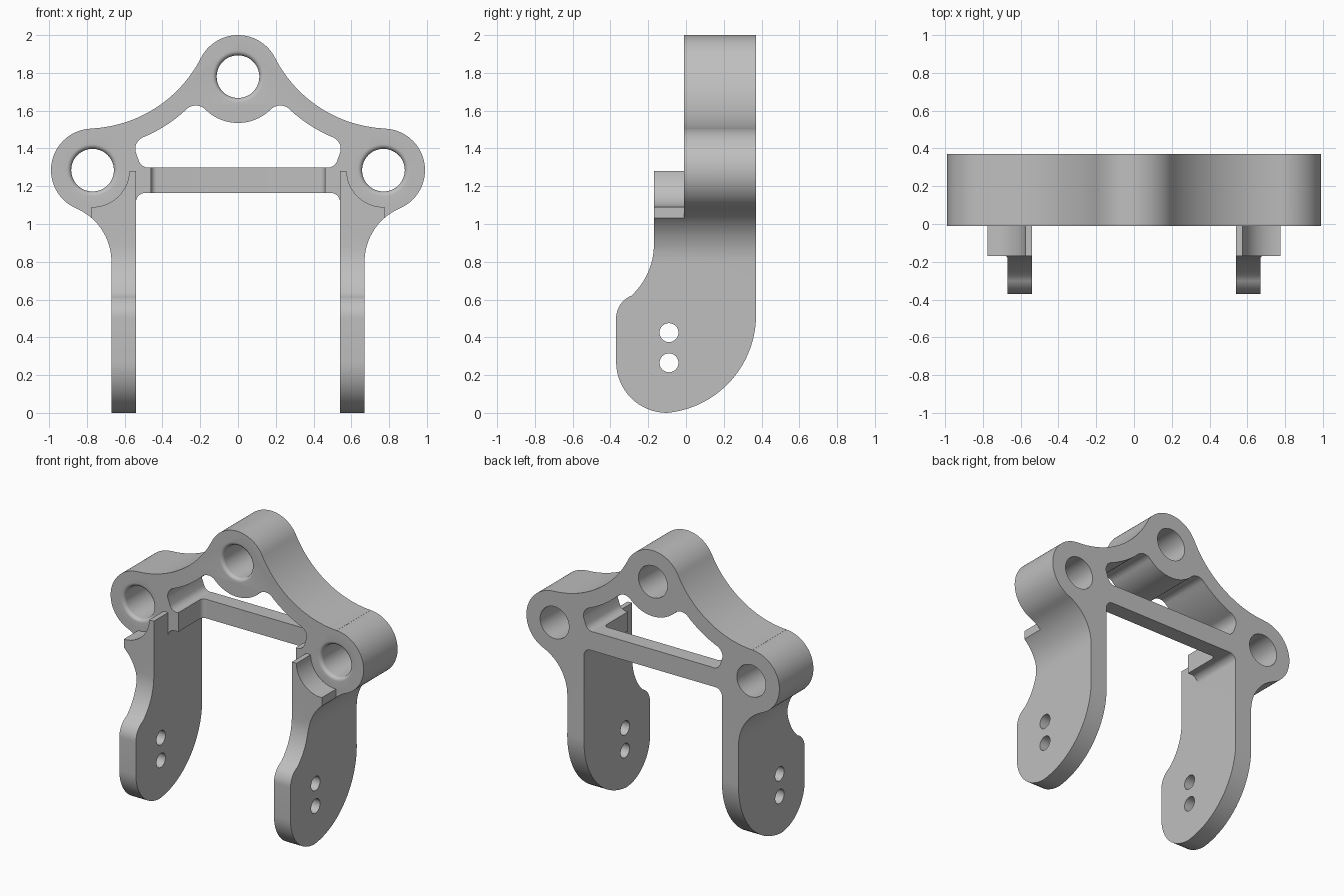
import bpy
import bmesh
from math import sin, cos, pi, radians, atan2, hypot
from mathutils import Matrix

cube = bpy.data.objects.get("Cube")
if cube:
    bpy.data.objects.remove(cube, do_unlink=True)

grey = bpy.data.materials.new("light_grey")
grey.use_nodes = True
grey.diffuse_color = (0.52, 0.52, 0.52, 1)
grey.node_tree.nodes["Principled BSDF"].inputs["Base Color"].default_value = (0.52, 0.52, 0.52, 1)


def arc(cx, cy, r, a0, a1, n=16):
    """Points on a circle from a0 to a1 degrees."""
    angles = [radians(a0 + (a1 - a0) * i / n) for i in range(n + 1)]
    return [(cx + r * cos(a), cy + r * sin(a)) for a in angles]


def arc3(p, m, q, n=12):
    """Arc from p to q passing through m."""
    (ax, ay), (bx, by), (cx, cy) = p, m, q
    d = 2 * (ax * (by - cy) + bx * (cy - ay) + cx * (ay - by))
    a2, b2, c2 = ax * ax + ay * ay, bx * bx + by * by, cx * cx + cy * cy
    ux = (a2 * (by - cy) + b2 * (cy - ay) + c2 * (ay - by)) / d
    uy = (a2 * (cx - bx) + b2 * (ax - cx) + c2 * (bx - ax)) / d
    start = atan2(ay - uy, ax - ux)
    sweep = (atan2(cy - uy, cx - ux) - start + pi) % (2 * pi) - pi
    r = hypot(ax - ux, ay - uy)
    return [(ux + r * cos(start + sweep * i / n), uy + r * sin(start + sweep * i / n))
            for i in range(n + 1)]


def mirrored(half):
    return half + [(-x, z) for x, z in reversed(half)]


def tidy(points):
    """Drop repeated neighbours."""
    return [p for i, p in enumerate(points)
            if hypot(p[0] - points[i - 1][0], p[1] - points[i - 1][1]) > 1e-4]


def finish(name, bm):
    bmesh.ops.recalc_face_normals(bm, faces=bm.faces)
    mesh = bpy.data.meshes.new(name)
    bm.to_mesh(mesh)
    bm.free()
    mesh.materials.append(grey)
    ob = bpy.data.objects.new(name, mesh)
    bpy.context.collection.objects.link(ob)
    return ob


PLACE = {"x": lambda u, w, t: (t, u, w),
         "y": lambda u, w, t: (u, t, w),
         "z": lambda u, w, t: (u, w, t)}


def stack(name, rings, axis):
    """Solid through matching outlines, each given as (points, position)."""
    bm = bmesh.new()
    loops = [[bm.verts.new(PLACE[axis](u, w, t)) for u, w in pts] for pts, t in rings]
    bm.faces.new(loops[0])
    bm.faces.new(loops[-1])
    for a, b in zip(loops, loops[1:]):
        for i in range(len(a)):
            bm.faces.new((a[i - 1], a[i], b[i], b[i - 1]))
    return finish(name, bm)


def prism(name, points, axis, lo, hi):
    points = tidy(points)
    return stack(name, [(points, lo), (points, hi)], axis)


def rect(u0, u1, w0, w1):
    return [(u0, w0), (u1, w0), (u1, w1), (u0, w1)]


def circle(u, w, r, n=48):
    return arc(u, w, r, 0, 360, n)[:-1]


def combine(target, tool, operation="DIFFERENCE"):
    mod = target.modifiers.new(tool.name, "BOOLEAN")
    mod.object, mod.operation, mod.solver = tool, operation, "EXACT"
    bpy.context.view_layer.objects.active = target
    bpy.ops.object.modifier_apply(modifier=mod.name)
    bpy.data.objects.remove(tool, do_unlink=True)


HUB_X, HUB_Z, TOP_Z, HUB_R = 0.77, 1.285, 1.78, 0.22
FRONT, BACK = -0.01, 0.37

# Front outline: top hub, concave shoulder, side hub, leg, crossbar underside
outline = (arc(0, TOP_Z, HUB_R, 90, 27)
           + arc(0.808, 2.192, 0.687, 207, 267.6, 28)
           + arc(HUB_X, HUB_Z, HUB_R, 87.6, -66.8, 36)
           + arc(0.9775, 0.80, 0.3075, 113.2, 180, 18)
           + [(0.67, -0.1), (0.54, -0.1)]
           + arc(0.49, 1.115, 0.05, 0, 90, 8))
frame = prism("bracket_frame", mirrored(outline), "y", -0.6, 0.6)

# Side outline: flat plate above, curved foot plate below
side = ([(FRONT, 2.1), (FRONT, 1.28), (-0.17, 1.28)]
        + arc3((-0.17, 0.88), (-0.205, 0.735), (-0.29, 0.62))
        + arc3((-0.29, 0.62), (-0.35, 0.57), (-0.37, 0.50))
        + arc(-0.10, 0.27, 0.27, 180, 270)
        + arc3((-0.10, 0), (0.18, 0.115), (BACK, 0.55), 20)
        + [(BACK, 2.1)])
combine(frame, prism("side_shape", side, "x", -1.2, 1.2), "INTERSECT")

# Window between the hubs and the crossbar
window = (arc(0, TOP_Z, 0.245, -90, -45)
          + arc3((0.173, 1.607), (0.22, 1.627), (0.268, 1.612))
          + arc3((0.268, 1.612), (0.37, 1.53), (0.50, 1.46))
          + arc3((0.50, 1.46), (0.535, 1.43), (0.543, 1.385))
          + arc3((0.525, 1.335), (0.505, 1.308), (0.46, 1.30)))
combine(frame, prism("window_cut", mirrored(window), "y", -0.7, 0.7))

# Clear the front of the crossbar, then recess its middle
combine(frame, prism("front_clearance", rect(-0.54, 0.54, 1.0, 1.4), "y", -0.7, FRONT))
recess = [(0.46, -0.7)] + arc(0.43, 0.23, 0.03, 0, 90, 8)
combine(frame, prism("crossbar_recess", mirrored(recess), "z", 1.1, 1.305))

# Raised pads in front of the side hubs: trim around the hub and outside
for s in (-1, 1):
    combine(frame, prism("pad_round_cut", circle(s * HUB_X, HUB_Z, 0.195), "y", -0.7, FRONT))
    combine(frame, prism("pad_end_cut", rect(*sorted((s * 0.775, s * 1.2)), 0.9, 1.5),
                         "y", -0.7, FRONT))

# Hub bores with a rounded front edge
EDGE = 0.025
for x, z in ((0, TOP_Z), (-HUB_X, HUB_Z), (HUB_X, HUB_Z)):
    rings = [(circle(x, z, 0.113 + EDGE), FRONT - 0.05)]
    for i in range(7):
        a = i * pi / 12
        rings.append((circle(x, z, 0.113 + EDGE * (1 - sin(a))), FRONT + EDGE * (1 - cos(a))))
    rings.append((circle(x, z, 0.113), 0.6))
    combine(frame, stack("hub_bore", rings, "y"))

# Paired bolt holes through both legs
for z in (0.265, 0.425):
    combine(frame, prism("bolt_hole", circle(-0.09, z, 0.05, 32), "x", -1.2, 1.2))

# Smooth curves, sharp edges
bpy.ops.object.select_all(action="DESELECT")
frame.select_set(True)
bpy.context.view_layer.objects.active = frame
bpy.ops.object.shade_smooth_by_angle(angle=radians(30))
